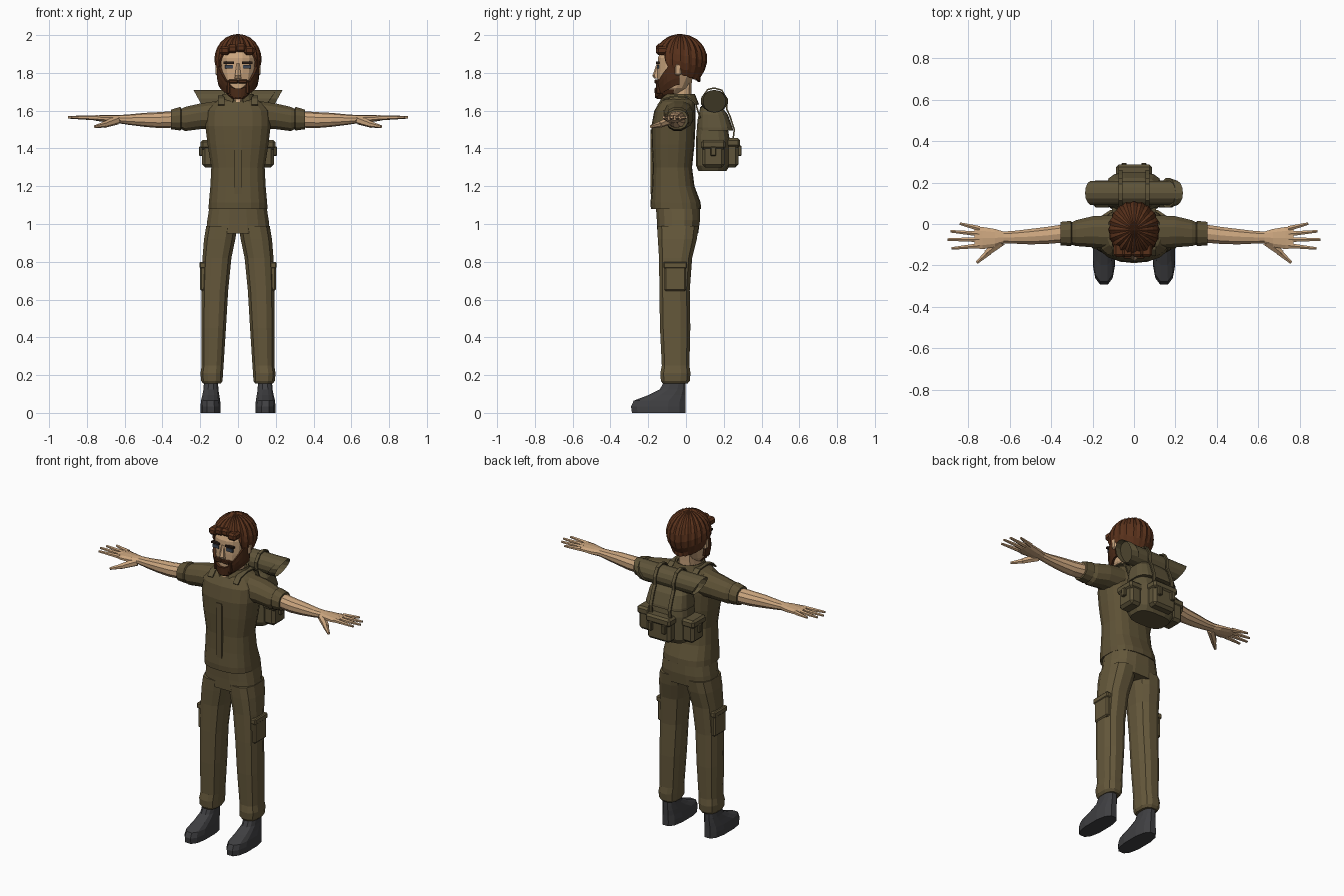
import bpy, bmesh, math
from mathutils import Vector

if "Cube" in bpy.data.objects:
    bpy.data.objects.remove(bpy.data.objects["Cube"])


def material(name, r, g, b):
    m = bpy.data.materials.new(name)
    m.diffuse_color = (r, g, b, 1)
    m.use_nodes = True
    m.node_tree.nodes["Principled BSDF"].inputs["Base Color"].default_value = m.diffuse_color
    return m


SKIN = material("skin", .60, .38, .21)
SHIRT = material("shirt_olive", .112, .084, .037)
TROUSER = material("trouser_olive", .130, .098, .044)
PACK = material("pack_olive", .112, .088, .041)
HAIR = material("hair_brown", .100, .031, .011)
BEARD = material("beard_brown", .070, .024, .009)
BOOT = material("boot_grey", .050, .050, .054)
EYE = material("eye_grey", .050, .065, .090)
DARK = material("brow_dark", .022, .012, .008)


def finish(name, bm, mat, mirror=False, solid=0):
    bmesh.ops.recalc_face_normals(bm, faces=bm.faces)
    me = bpy.data.meshes.new(name)
    bm.to_mesh(me)
    bm.free()
    ob = bpy.data.objects.new(name, me)
    me.materials.append(mat)
    bpy.context.collection.objects.link(ob)
    if solid:
        s = ob.modifiers.new("thickness", 'SOLIDIFY')
        s.thickness, s.offset = solid, 0
    if mirror:
        ob.modifiers.new("mirror", 'MIRROR').use_mirror_merge = False
    return ob


def loft(name, rings, mat, axis='z', n=12, p=2.6, mirror=False):
    """Rings are (position, a0, a1, b0, b1) across the axis; a, b are the other two axes."""
    bm = bmesh.new()
    loops = []
    for t, a0, a1, b0, b1 in rings:
        loop = []
        for i in range(n):
            th = 2 * math.pi * (i + .5) / n
            c, s = math.cos(th), math.sin(th)
            a = (a0 + a1) / 2 + (a1 - a0) / 2 * math.copysign(abs(c) ** (2 / p), c)
            b = (b0 + b1) / 2 + (b1 - b0) / 2 * math.copysign(abs(s) ** (2 / p), s)
            loop.append(bm.verts.new((a, b, t) if axis == 'z' else (t, a, b)))
        loops.append(loop)
    for u, v in zip(loops, loops[1:]):
        for i in range(n):
            j = (i + 1) % n
            bm.faces.new((u[i], u[j], v[j], v[i]))
    bm.faces.new(loops[0])
    bm.faces.new(loops[-1])
    return finish(name, bm, mat, mirror)


def shell(name, a0, a1, na, nr, fn, mat, solid):
    """Open sheet swept by angle from the front, fn(angle, 0..1) -> point."""
    bm = bmesh.new()
    g = [[bm.verts.new(fn(a0 + (a1 - a0) * i / na, j / nr)) for j in range(nr + 1)]
         for i in range(na + 1)]
    for i in range(na):
        for j in range(nr):
            bm.faces.new((g[i][j], g[i + 1][j], g[i + 1][j + 1], g[i][j + 1]))
    bmesh.ops.remove_doubles(bm, verts=bm.verts, dist=1e-5)
    return finish(name, bm, mat, False, solid)


def block(name, x, y, z, mat, bevel=0, mirror=True):
    bm = bmesh.new()
    bmesh.ops.create_cube(bm, size=1)
    for v in bm.verts:
        v.co = Vector([(r[0] + r[1]) / 2 + c * (r[1] - r[0]) for r, c in zip((x, y, z), v.co)])
    if bevel:
        bmesh.ops.bevel(bm, geom=bm.edges[:], offset=bevel, segments=1, affect='EDGES')
    return finish(name, bm, mat, mirror)


def taper(name, p0, p1, r0, r1, mat):
    """Six-sided tapered digit, mirrored."""
    p0, p1 = Vector(p0), Vector(p1)
    bm = bmesh.new()
    bmesh.ops.create_cone(bm, cap_ends=True, segments=6, radius1=r0, radius2=r1, depth=(p1 - p0).length)
    rot = (p1 - p0).to_track_quat('Z', 'Y')
    for v in bm.verts:
        v.co = rot @ v.co + (p0 + p1) / 2
    return finish(name, bm, mat, True)


def ribbon(name, pts, x, w, mat):
    """Flat strap through (y, z) points."""
    bm = bmesh.new()
    rows = [[bm.verts.new((x + s * w / 2, y, z)) for s in (-1, 1)] for y, z in pts]
    for u, v in zip(rows, rows[1:]):
        bm.faces.new((u[0], u[1], v[1], v[0]))
    return finish(name, bm, mat, True, .008)


# boots, trousers
loft("boot", [(0, .09, .2, -.29, 0), (.035, .09, .2, -.295, 0), (.065, .093, .197, -.28, 0),
              (.095, .098, .19, -.2, 0), (.125, .103, .184, -.14, 0), (.18, .105, .18, -.11, 0)],
     BOOT, mirror=True)
loft("trouser_leg", [(.155, .09, .185, -.125, .01), (.17, .08, .197, -.135, .022),
                     (.21, .078, .2, -.138, .026), (.25, .075, .194, -.13, .02),
                     (.45, .062, .195, -.14, .025), (.65, .05, .195, -.143, .022),
                     (.82, .033, .19, -.145, .035), (.92, .012, .182, -.152, .06),
                     (.99, .0, .17, -.155, .07)], TROUSER, mirror=True)
loft("trouser_seat", [(.95, -.172, .172, -.153, .066), (1.02, -.165, .165, -.156, .076),
                      (1.1, -.152, .152, -.162, .075)], TROUSER, n=16)
block("cargo_pocket", (.16, .2), (-.115, .0), (.645, .775), TROUSER, .008)
block("cargo_flap", (.16, .204), (-.12, .005), (.765, .8), TROUSER, .006)

# shirt
loft("shirt_body", [(1.08, -.158, .158, -.186, .08), (1.115, -.156, .156, -.188, .077),
                    (1.2, -.148, .148, -.18, .045), (1.3, -.143, .143, -.176, .032),
                    (1.42, -.163, .163, -.182, .045), (1.52, -.175, .175, -.183, .05),
                    (1.6, -.172, .172, -.168, .05), (1.645, -.13, .13, -.14, .048),
                    (1.665, -.08, .08, -.115, .04)], SHIRT, n=18)
block("shirt_placket", (-.018, .018), (-.187, -.17), (1.16, 1.5), SHIRT, mirror=False)
loft("sleeve", [(.1, -.125, .045, 1.5, 1.655), (.2, -.115, .04, 1.5, 1.64), (.28, -.108, .02, 1.49, 1.622),
                (.3, -.102, .01, 1.5, 1.612), (.305, -.108, .017, 1.493, 1.622),
                (.355, -.105, .012, 1.5, 1.607)], SHIRT, axis='x', p=2.2, mirror=True)


def collar(a, v):
    r = .098 - .022 * v
    return (r * math.sin(a), -.04 - (r + .005) * math.cos(a), 1.632 + .055 * v)


shell("collar", .28, 2 * math.pi - .28, 14, 2, collar, SHIRT, .012)
loft("neck", [(1.6, -.055, .055, -.13, .03), (1.66, -.05, .05, -.12, .03),
              (1.71, -.048, .048, -.085, .03), (1.8, -.05, .05, -.08, .035)], SKIN)
loft("open_neckline", [(1.615, -.005, .005, -.158, -.1), (1.665, -.03, .03, -.128, -.08)], SKIN, n=8)

# arms and hands
loft("forearm", [(.34, -.092, .0, 1.51, 1.598), (.42, -.098, -.012, 1.508, 1.592),
                 (.5, -.1, -.022, 1.515, 1.588), (.58, -.096, -.032, 1.525, 1.58),
                 (.63, -.094, -.035, 1.533, 1.577), (.67, -.112, -.022, 1.535, 1.577),
                 (.73, -.124, -.012, 1.543, 1.576), (.77, -.118, -.012, 1.55, 1.574)],
     SKIN, axis='x', n=10, p=2.2, mirror=True)
for finger, y0, x1, y1 in (("little", -.022, .84, .002), ("ring", -.048, .885, -.035),
                           ("middle", -.075, .9, -.075), ("index", -.104, .88, -.118)):
    taper(finger + "_finger", (.745, y0, 1.562), (x1, y1, 1.565), .014, .007, SKIN)
taper("thumb", (.64, -.085, 1.55), (.71, -.14, 1.525), .024, .017, SKIN)
taper("thumb_tip", (.7, -.135, 1.528), (.758, -.186, 1.515), .017, .008, SKIN)

# head and face
loft("head", [(1.675, -.045, .045, -.145, -.04), (1.72, -.078, .078, -.15, .01),
              (1.8, -.095, .095, -.152, .055), (1.88, -.1, .1, -.15, .075),
              (1.94, -.08, .08, -.125, .06), (1.965, -.04, .04, -.08, .02)], SKIN, n=16, p=2.3)
loft("nose", [(1.77, -.02, .02, -.168, -.13), (1.785, -.018, .018, -.178, -.13),
              (1.85, -.008, .008, -.155, -.13)], SKIN, n=6)
block("ear", (.09, .118), (-.06, -.025), (1.785, 1.85), SKIN, .008)
block("eye", (.026, .068), (-.154, -.143), (1.822, 1.842), EYE)
block("eyebrow", (.02, .076), (-.158, -.14), (1.848, 1.859), DARK)
block("moustache", (0, .05), (-.167, -.14), (1.745, 1.765), BEARD, .004)
block("moustache_end", (.042, .06), (-.158, -.12), (1.69, 1.76), BEARD, .004)


def beard(a, v):
    side = min(abs(a) / 1.6, 1)
    lo = 1.668 + .07 * side ** 1.5
    hi = 1.718 + .125 * min(1, max(0, side - .2) / .6)
    z = lo + (hi - lo) * v
    k = min(1, .66 + (z - 1.668) * 4)
    return (.104 * k * math.sin(a), -.055 - .106 * (.9 + .1 * k) * math.cos(a), z)


shell("beard", -1.75, 1.75, 18, 3, beard, BEARD, .014)
loft("chin_beard", [(1.662, -.03, .03, -.155, -.1), (1.685, -.06, .06, -.162, -.04),
                    (1.715, -.075, .075, -.158, -.02)], BEARD, n=10)


# hair cap with strand ridges, low at the back and cut above the face
def hair(a, v):
    f = abs(a) / math.pi
    tmax = 64 if f < .24 else 66 + 50 * min(1, (f - .24) / .1) + 40 * max(0, f - .34) / .66
    t = math.radians(tmax) * v
    r = math.sin(t) if t < math.pi / 2 else max(math.sin(t), .74)
    strand = round((a + math.pi) / (2 * math.pi) * 40) % 2
    r *= 1 - .05 * strand
    z = 1.872 + .128 * math.cos(t) - .006 * strand * min(1, 3 * v)
    return (.119 * r * math.sin(a), -.028 - .135 * r * math.cos(a), z)


shell("hair", -math.pi, math.pi, 40, 8, hair, HAIR, .012)
taper_fringe = [(-.07, 1.915), (-.03, 1.925), (.015, 1.93), (.06, 1.915)]
for i, (x, z) in enumerate(taper_fringe):
    block("fringe_lock_%d" % i, (x - .028, x + .028), (-.158, -.09), (z - .02, z + .025),
          HAIR, .012, mirror=False)

# backpack
loft("pack_body", [(1.28, -.115, .115, .065, .215), (1.31, -.132, .132, .052, .232),
                   (1.45, -.132, .132, .052, .232), (1.55, -.122, .122, .06, .215),
                   (1.62, -.1, .1, .075, .19)], PACK, n=16, p=3.2)
loft("pack_lid", [(1.495, -.137, .137, .06, .25), (1.51, -.137, .137, .058, .248),
                  (1.58, -.125, .125, .065, .222), (1.625, -.095, .095, .08, .185)], PACK, n=16, p=3.2)
block("rear_pocket", (-.08, .08), (.21, .278), (1.3, 1.44), PACK, .016, mirror=False)
block("rear_pocket_flap", (-.086, .086), (.21, .287), (1.405, 1.455), PACK, .012, mirror=False)
block("side_pocket", (.11, .19), (.085, .205), (1.3, 1.42), PACK, .016)
block("side_pocket_flap", (.11, .198), (.08, .21), (1.395, 1.445), PACK, .012)
block("side_buckle", (.185, .206), (.13, .16), (1.36, 1.41), PACK, .004)
block("rear_buckle", (.035, .06), (.27, .295), (1.36, 1.415), PACK, .004)
ribbon("lid_strap", [(.09, 1.60), (.085, 1.67), (.115, 1.712), (.15, 1.72), (.19, 1.708), (.216, 1.66),
                     (.215, 1.61), (.233, 1.57), (.256, 1.5), (.245, 1.42)], .065, .02, PACK)
ribbon("shoulder_strap", [(.075, 1.56), (.05, 1.64), (.01, 1.672), (-.06, 1.676),
                          (-.12, 1.662), (-.15, 1.63)], .088, .035, PACK)

# bedroll with slanted, hollow ends
bm = bmesh.new()
bmesh.ops.create_cone(bm, cap_ends=True, segments=14, radius1=.06, radius2=.06, depth=2)
for v in bm.verts:
    x, y, z = v.co
    v.co = (math.copysign(.203 + y * .55, z), .15 + x, 1.65 + y)
caps = [f for f in bm.faces if len(f.verts) > 4]
bmesh.ops.inset_individual(bm, faces=caps, thickness=.014)
for f in caps:
    for v in f.verts:
        v.co.x *= .8
finish("bedroll", bm, PACK)
